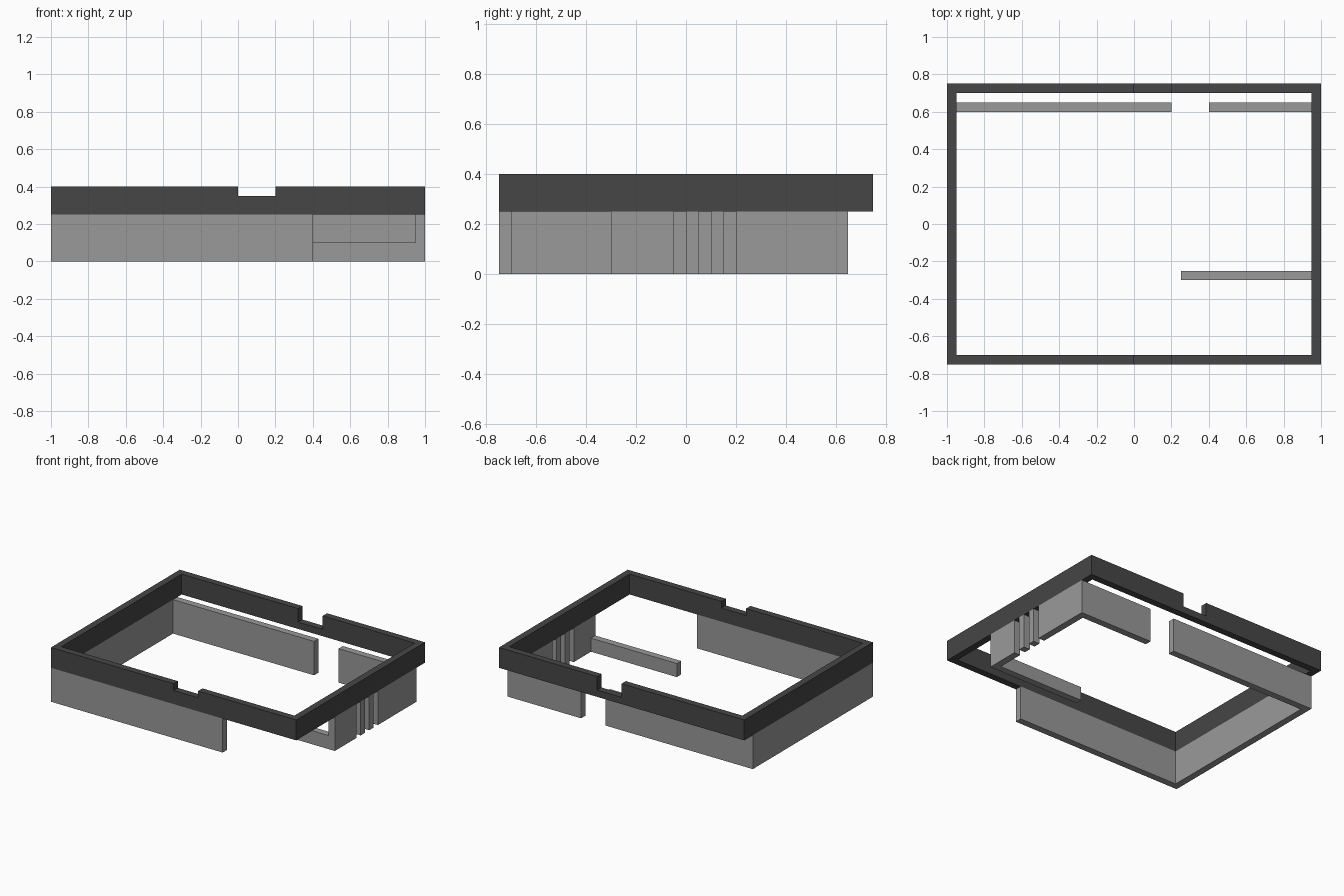
import bpy, bmesh
from mathutils import Vector

cube = bpy.data.objects.get("Cube")
if cube:
    bpy.data.objects.remove(cube, do_unlink=True)


def make_material(name, value):
    mat = bpy.data.materials.new(name)
    mat.use_nodes = True
    color = (value, value, value, 1)
    mat.diffuse_color = color
    mat.node_tree.nodes["Principled BSDF"].inputs["Base Color"].default_value = color
    return mat


LIGHT = make_material("light grey wall", 0.32)
DARK = make_material("dark grey band", 0.061)

X, Y, T = 1.0, 0.75, 0.05      # half width, half depth, wall thickness
BACK = 0.65                    # outer face of the recessed back wall
WALL_TOP, BAND_TOP = 0.25, 0.40


def prism(name, points, offset, mat):
    """Extrude a closed 3D outline along an offset into a solid part."""
    bm = bmesh.new()
    face = bm.faces.new([bm.verts.new(p) for p in points])
    extruded = bmesh.ops.extrude_face_region(bm, geom=[face])["geom"]
    verts = [v for v in extruded if isinstance(v, bmesh.types.BMVert)]
    bmesh.ops.translate(bm, vec=Vector(offset), verts=verts)
    bmesh.ops.recalc_face_normals(bm, faces=bm.faces)
    mesh = bpy.data.meshes.new(name)
    bm.to_mesh(mesh)
    bm.free()
    mesh.materials.append(mat)
    obj = bpy.data.objects.new(name, mesh)
    bpy.context.collection.objects.link(obj)
    return obj


def plan_wall(name, plan, z0, z1, mat):
    return prism(name, [(x, y, z0) for x, y in plan], (0, 0, z1 - z0), mat)


def box_wall(name, x0, x1, y0, y1, z0, z1, mat):
    return plan_wall(name, [(x0, y0), (x1, y0), (x1, y1), (x0, y1)], z0, z1, mat)


# Lower walls: C-shaped run along the front, the right end and the back
plan_wall("main_wall", [
    (0.4, -Y), (0.4, -Y + T), (-X + T, -Y + T), (-X + T, BACK - T),
    (0.2, BACK - T), (0.2, BACK), (-X, BACK), (-X, -Y)], 0, WALL_TOP, LIGHT)

# L-shaped back corner beyond the back doorway
plan_wall("back_corner_wall", [
    (0.4, BACK), (0.4, BACK - T), (X - T, BACK - T), (X - T, 0.2),
    (X, 0.2), (X, BACK)], 0, WALL_TOP, LIGHT)

# Short side wall, slatted opening and low porch wall
box_wall("side_wall", X - T, X, -0.3, -0.05, 0, WALL_TOP, LIGHT)
for i, y in enumerate((0.0, 0.1)):
    box_wall(f"side_post_{i + 1}", X - T, X, y, y + T, 0, WALL_TOP, LIGHT)
box_wall("porch_low_wall", 0.25, X - T, -0.3, -0.25, 0, 0.1, LIGHT)

# Upper band: notched front and back, plain ends
for name, y, depth in (("front_band", -Y, 0.05), ("back_band", Y - T, 0.10)):
    sill = BAND_TOP - depth
    outline = [(-X, WALL_TOP), (X, WALL_TOP), (X, BAND_TOP), (0.2, BAND_TOP),
               (0.2, sill), (0, sill), (0, BAND_TOP), (-X, BAND_TOP)]
    prism(name, [(x, y, z) for x, z in outline], (0, T, 0), DARK)
for name, x in (("right_band", -X), ("left_band", X - T)):
    box_wall(name, x, x + T, -Y + T, Y - T, WALL_TOP, BAND_TOP, DARK)
